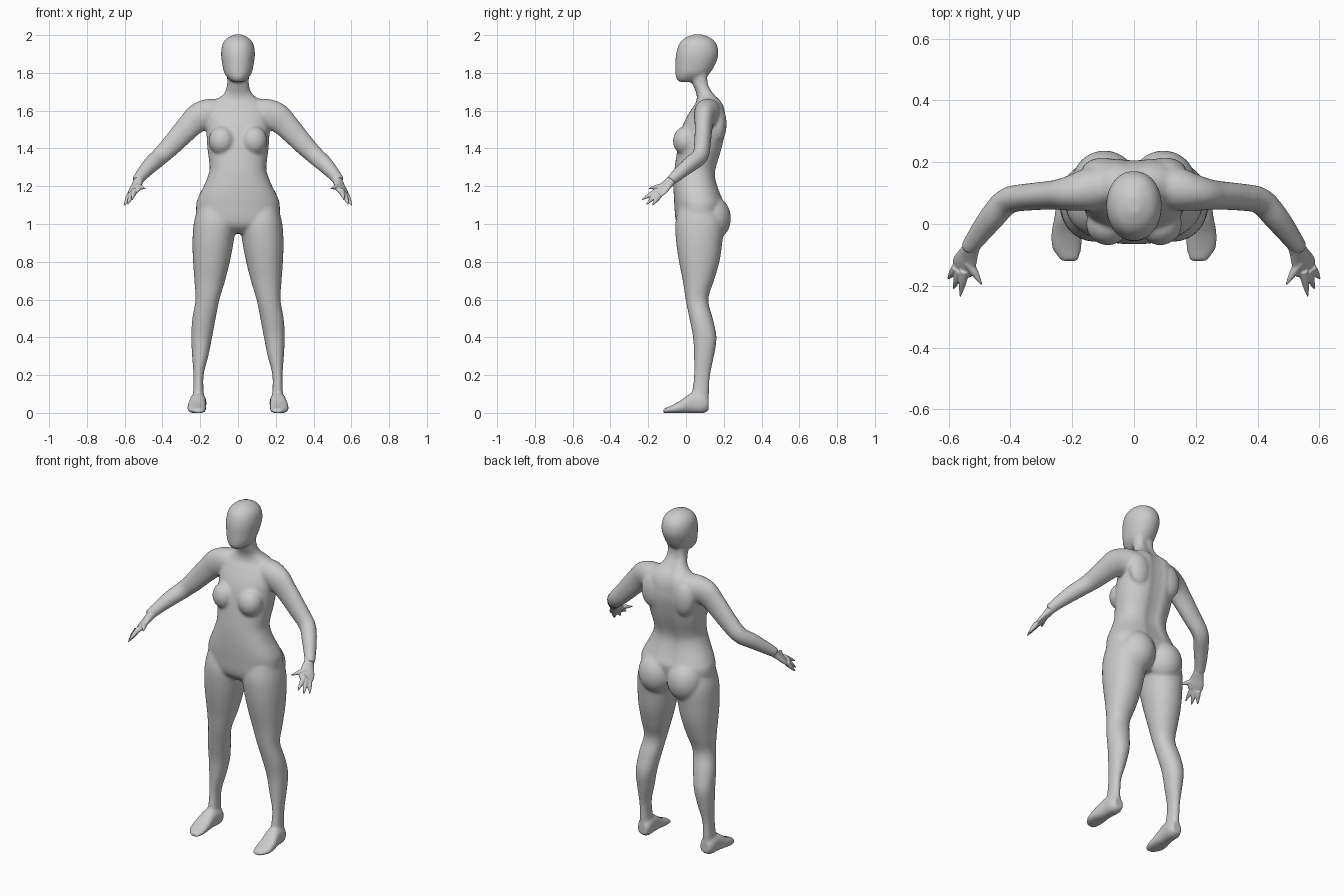
import bpy, bmesh
from math import cos, sin, pi, exp, copysign
from mathutils import Vector, Matrix

if "Cube" in bpy.data.objects:
    bpy.data.objects.remove(bpy.data.objects["Cube"])

N = 32


def smooth_rows(rows, steps=4):
    """Catmull-Rom interpolation of a list of number rows."""
    out = []
    for i in range(len(rows) - 1):
        quad = (rows[max(i - 1, 0)], rows[i], rows[i + 1], rows[min(i + 2, len(rows) - 1)])
        for k in range(steps):
            t = k / steps
            out.append([0.5 * (2 * b + (c - a) * t + (2 * a - 5 * b + 4 * c - d) * t * t
                               + (3 * b - a - 3 * c + d) * t ** 3) for a, b, c, d in zip(*quad)])
    return out + [list(rows[-1])]


def loft(bm, rings):
    """Closed skin over rings of points."""
    vs = [[bm.verts.new(p) for p in r] for r in rings]
    faces = [bm.faces.new(vs[0]), bm.faces.new(vs[-1])]
    for a, b in zip(vs, vs[1:]):
        for i in range(len(a)):
            j = (i + 1) % len(a)
            faces.append(bm.faces.new((a[i], a[j], b[j], b[i])))
    bmesh.ops.recalc_face_normals(bm, faces=faces)


def section(c, u, v, power=2.0):
    """Superellipse ring about c with half axes u and v."""
    pts = []
    for i in range(N):
        a = 2 * pi * (i + 0.5) / N
        e = 2 / power
        pts.append(c + u * copysign(abs(cos(a)) ** e, cos(a)) + v * copysign(abs(sin(a)) ** e, sin(a)))
    return pts


def stack(bm, rows, side=1, power=2.0, groove=0.0):
    """Horizontal rings: z, x inner, x outer, y front, y back."""
    rings = []
    for z, x0, x1, y0, y1 in smooth_rows(rows):
        c = Vector((side * (x0 + x1) / 2, (y0 + y1) / 2, z))
        ring = section(c, Vector(((x1 - x0) / 2, 0, 0)), Vector((0, (y1 - y0) / 2, 0)), power)
        for p in ring:
            if groove and p.y > c.y:
                p.y -= groove * exp(-(p.x / 0.035) ** 2)
        rings.append(ring)
    loft(bm, rings)


def tube(bm, rows, side=1):
    """Tube along a path: x, y, z, radius towards y, other radius."""
    rows = smooth_rows(rows)
    pts = [Vector((side * r[0], r[1], r[2])) for r in rows]
    rings = []
    for i, r in enumerate(rows):
        t = (pts[min(i + 1, len(pts) - 1)] - pts[max(i - 1, 0)]).normalized()
        n = Vector((0, 1, 0))
        n = (n - t * n.dot(t)).normalized()
        rings.append(section(pts[i], n * r[3], t.cross(n) * r[4]))
    loft(bm, rings)


def blob(bm, c, r, side=1):
    m = Matrix.Translation((side * c[0], c[1], c[2])) @ Matrix.Diagonal((*r, 1))
    bmesh.ops.create_uvsphere(bm, u_segments=32, v_segments=20, radius=1, matrix=m)


def finish(bm, name, voxel, iterations):
    """Fuse overlapping volumes into one smooth skin."""
    me = bpy.data.meshes.new(name)
    bm.to_mesh(me)
    bm.free()
    ob = bpy.data.objects.new(name, me)
    bpy.context.collection.objects.link(ob)
    rm = ob.modifiers.new("fuse", 'REMESH')
    rm.mode = 'VOXEL'
    rm.voxel_size = voxel
    rm.use_smooth_shade = True
    sm = ob.modifiers.new("soften", 'SMOOTH')
    sm.factor = 0.5
    sm.iterations = iterations


bm = bmesh.new()

# Torso and neck
torso = [(0.95, .17, .00, .15), (1.0, .215, -.05, .18), (1.1, .222, -.062, .205),
         (1.15, .207, -.065, .19), (1.2, .182, -.066, .172), (1.25, .161, -.064, .16),
         (1.3, .15, -.06, .165), (1.4, .162, -.045, .195), (1.5, .168, -.025, .215),
         (1.56, .17, .0, .215), (1.61, .16, .03, .208), (1.65, .125, .055, .19),
         (1.69, .075, .055, .155), (1.74, .058, .035, .128), (1.8, .06, .02, .125)]
stack(bm, [(z, -w, w, a, b) for z, w, a, b in torso], power=2.3, groove=0.015)

# Head
head = [(1.752, .03, -.035, .04), (1.77, .052, -.052, .09), (1.8, .073, -.056, .128),
        (1.85, .084, -.056, .157), (1.9, .09, -.053, .172), (1.95, .083, -.038, .163),
        (1.982, .06, -.01, .135), (2.003, .02, .035, .09)]
stack(bm, [(z, -w, w, a, b) for z, w, a, b in head], power=2.1)

legs = [(1.08, .03, .215, -.04, .17), (1.0, .012, .235, -.057, .2), (0.9, .024, .241, -.052, .192),
        (0.8, .043, .238, -.037, .177), (0.7, .068, .231, -.017, .148), (0.6, .098, .225, -.002, .118),
        (0.5, .118, .242, .018, .142), (0.4, .137, .248, .037, .162), (0.3, .157, .243, .042, .148),
        (0.2, .182, .236, .042, .128), (0.1, .181, .238, .03, .122), (0.03, .175, .245, .02, .118)]
arms = [(.05, .13, 1.60, .05, .055), (.13, .115, 1.59, .07, .075), (.20, .1, 1.568, .058, .078),
        (.255, .094, 1.522, .048, .067), (.345, .087, 1.425, .044, .056), (.41, .074, 1.36, .043, .048),
        (.46, .02, 1.315, .041, .044), (.51, -.045, 1.26, .033, .034), (.535, -.082, 1.228, .027, .03)]
# Foot rows: y, x centre, half width, bottom, top
feet = [(.12, .207, .03, .012, .08), (.09, .209, .042, -.002, .1), (.03, .213, .043, -.002, .105),
        (-.03, .218, .05, -.002, .065), (-.08, .217, .048, -.002, .038), (-.12, .208, .028, -.001, .022)]

for s in (1, -1):
    stack(bm, legs, s, 2.15)
    tube(bm, arms, s)
    # Foot
    loft(bm, [section(Vector((s * x, y, (a + b) / 2)), Vector((w, 0, 0)),
                      Vector((0, 0, (b - a) / 2)), 2.4) for y, x, w, a, b in smooth_rows(feet)])
    # Breast, buttock, shoulder blade
    blob(bm, (.085, .0, 1.44), (.07, .069, .078), s)
    blob(bm, (.095, .135, 1.03), (.105, .103, .12), s)
    blob(bm, (.1, .17, 1.53), (.07, .045, .1), s)

finish(bm, "body", 0.0075, 12)

# Hands: flat palm with four short pointed digits
tips = [(.492, -.197, 1.188), (.562, -.234, 1.128), (.584, -.21, 1.103), (.602, -.178, 1.098)]
roots = [(.535, -.125, 1.2), (.548, -.15, 1.178), (.56, -.15, 1.165), (.573, -.14, 1.155)]
for s, name in ((1, "left_hand"), (-1, "right_hand")):
    bm = bmesh.new()
    along = Vector((s * .045, -.105, -.1)).normalized()
    across = Vector((s * .1, .03, -.07))
    across = (across - along * across.dot(along)).normalized()
    thick = along.cross(across)
    start = Vector((s * .515, -.052, 1.255))
    palm = [(0, .026, .026), (.04, .028, .024), (.075, .036, .019), (.11, .043, .016),
            (.135, .042, .012), (.147, .032, .007)]
    loft(bm, [section(start + along * d, across * w, thick * t) for d, w, t in smooth_rows(palm)])
    for a, b in zip(roots, tips):
        m = [(p + q) / 2 for p, q in zip(a, b)]
        tube(bm, [(*a, .017, .016), (*m, .012, .012), (*b, .003, .003)], s)
    finish(bm, name, 0.0035, 5)
